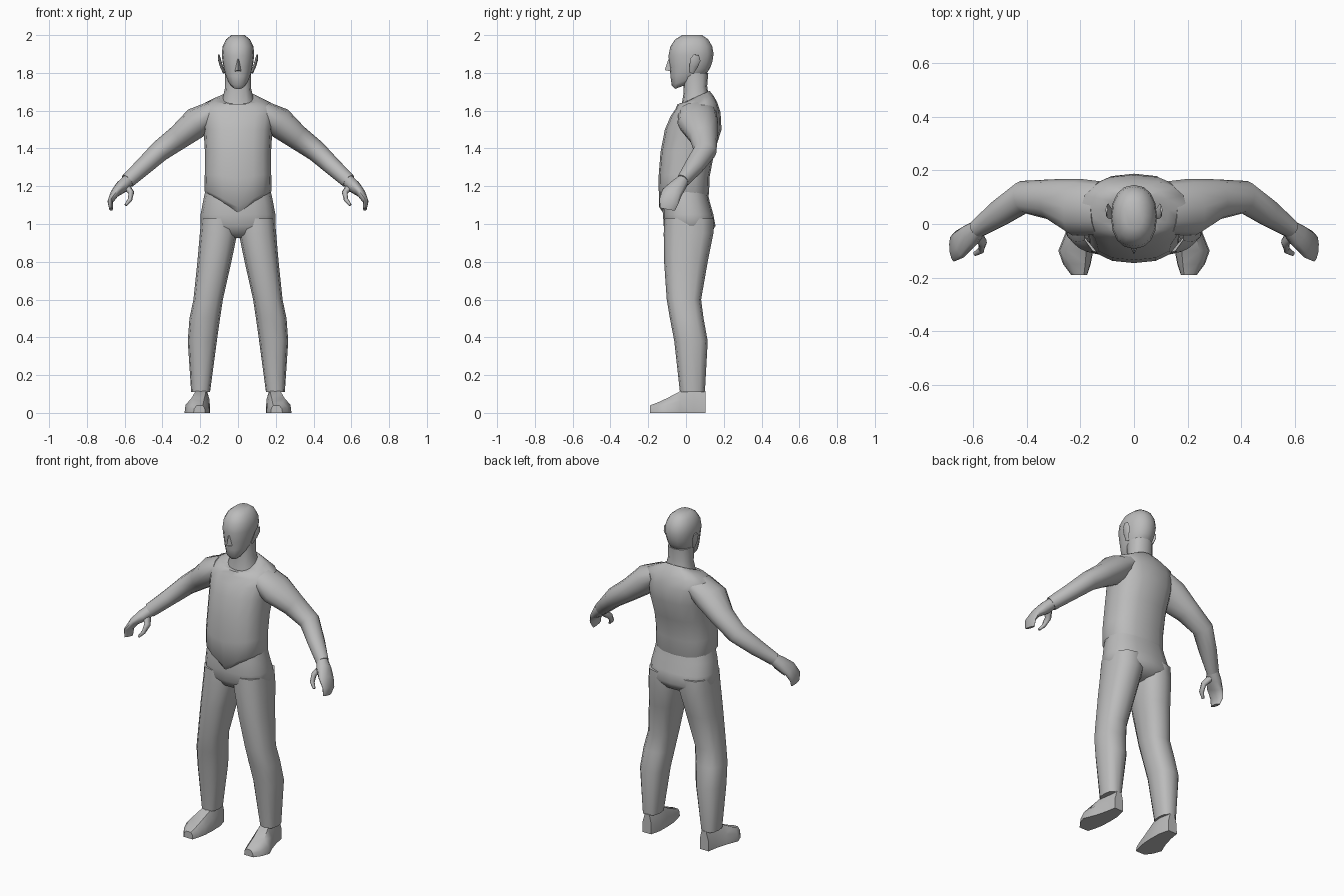
import bpy, math
from mathutils import Vector

grey = bpy.data.materials.new("plain grey")
grey.diffuse_color = (0.5, 0.5, 0.5, 1)


def build(name, rings, mirror=False, angle=60):
    """Skin a list of equal-length point rings and cap both ends."""
    n = len(rings[0])
    verts = [tuple(p) for r in rings for p in r]
    faces = [(i * n + j, i * n + (j + 1) % n, (i + 1) * n + (j + 1) % n, (i + 1) * n + j)
             for i in range(len(rings) - 1) for j in range(n)]
    faces += [tuple(reversed(range(n))), tuple(range(len(verts) - n, len(verts)))]
    mesh = bpy.data.meshes.new(name)
    mesh.from_pydata(verts, [], faces)
    mesh.materials.append(grey)
    obj = bpy.data.objects.new(name, mesh)
    bpy.context.collection.objects.link(obj)
    bpy.ops.object.select_all(action='DESELECT')
    obj.select_set(True)
    bpy.context.view_layer.objects.active = obj
    bpy.ops.object.mode_set(mode='EDIT')
    bpy.ops.mesh.select_all(action='SELECT')
    bpy.ops.mesh.normals_make_consistent(inside=False)
    bpy.ops.object.mode_set(mode='OBJECT')
    bpy.ops.object.shade_smooth_by_angle(angle=math.radians(angle))
    if mirror:
        obj.modifiers.new("other side", 'MIRROR').use_axis = (True, False, False)
    return obj


def level(cx, hw, yf, yb, zf, zb=None, dip=0, n=16, power=0.8):
    """Rounded ring around the z axis, tilted from zf (front) to zb (back)."""
    zb = zf if zb is None else zb
    pts = []
    for k in range(n):
        a = 2 * math.pi * k / n
        c, s = math.cos(a), math.sin(a)
        c = math.copysign(abs(c) ** power, c)
        s = math.copysign(abs(s) ** power, s)
        z = zf + (zb - zf) * (s + 1) / 2
        if s < 0:
            z -= dip * (1 - abs(c))
        pts.append((cx + hw * c, (yf + yb) / 2 + (yb - yf) / 2 * s, z))
    return pts


def tube(path, n=10):
    """Oval rings across a path of (x, y, z, y radius, other radius)."""
    pts = [Vector(p[:3]) for p in path]
    rings = []
    for i, p in enumerate(path):
        t = (pts[min(i + 1, len(pts) - 1)] - pts[max(i - 1, 0)]).normalized()
        u = Vector((0, 1, 0))
        u = (u - t * u.dot(t)).normalized()
        v = t.cross(u)
        rings.append([pts[i] + u * p[3] * math.cos(2 * math.pi * k / n)
                      + v * p[4] * math.sin(2 * math.pi * k / n) for k in range(n)])
    return rings


# Shirt body, with a pointed hem at the front
build("torso", [
    level(0, .165, -.115, .11, 1.17, 1.13, .12),
    level(0, .178, -.142, .122, 1.19, 1.16, .10),
    level(0, .176, -.146, .125, 1.27, 1.25, .03),
    level(0, .175, -.135, .15, 1.38),
    level(0, .182, -.112, .188, 1.50),
    level(0, .195, -.082, .183, 1.57, 1.59),
    level(0, .198, -.055, .165, 1.61, 1.645),
    level(0, .13, -.045, .145, 1.635, 1.68),
    level(0, .085, -.03, .125, 1.635, 1.705),
    level(0, .06, -.005, .10, 1.63, 1.69)])

# Trousers
build("pelvis", [
    level(0, .168, -.11, .108, 1.20),
    level(0, .185, -.122, .125, 1.12),
    level(0, .198, -.122, .145, 1.05),
    level(0, .199, -.118, .156, .99),
    level(0, .15, -.09, .13, .945),
    level(0, .06, -.05, .07, .925)])
build("leg", [
    level(.10, .095, -.115, .145, 1.03, n=12),
    level(.103, .099, -.118, .145, .95, n=12),
    level(.125, .09, -.116, .115, .80, n=12),
    level(.158, .078, -.102, .08, .60, n=12),
    level(.176, .081, -.085, .093, .50, n=12),
    level(.189, .077, -.062, .115, .38, n=12),
    level(.198, .05, -.032, .10, .11, n=12)], True)

# Feet: flat-soled cross-sections from heel to toe
shoe = []
for y, x0, x1, h in [(.102, .165, .225, .115), (.04, .15, .235, .125), (-.03, .148, .255, .115),
                     (-.10, .152, .283, .078), (-.15, .162, .265, .055), (-.19, .175, .235, .04)]:
    w = x1 - x0
    shoe.append([(x0, y, 0), (x1, y, 0), (x1 - .04 * w, y, h * .55), (x1 - .28 * w, y, h),
                 (x0 + .2 * w, y, h), (x0 + .02 * w, y, h * .6)])
build("foot", shoe, True, 45)

# Arms and hands
build("arm", tube([
    (.13, .06, 1.595, .10, .06), (.215, .062, 1.54, .108, .082), (.31, .092, 1.462, .076, .066),
    (.415, .10, 1.385, .062, .056), (.50, .042, 1.305, .052, .047),
    (.585, -.018, 1.228, .034, .04)], 12), True)
build("hand", tube([
    (.575, -.01, 1.237, .03, .034), (.612, -.042, 1.20, .045, .036), (.65, -.075, 1.165, .055, .024),
    (.676, -.09, 1.12, .052, .015), (.672, -.098, 1.078, .04, .01)], 10), True)
build("thumb", tube([
    (.597, -.03, 1.205, .026, .022), (.565, -.07, 1.165, .02, .016),
    (.572, -.098, 1.128, .015, .012), (.595, -.112, 1.10, .008, .007)], 8), True)

# Neck and head
build("neck", [
    level(0, .085, -.025, .12, 1.62, 1.68, n=12),
    level(0, .07, -.012, .112, 1.70, 1.73, n=12),
    level(0, .068, -.02, .118, 1.80, n=12)])
build("head", [
    level(0, .035, -.058, .06, 1.715, 1.76),
    level(0, .055, -.076, .112, 1.735, 1.80),
    level(0, .072, -.082, .13, 1.78, 1.83, power=.9),
    level(0, .08, -.086, .14, 1.83, 1.86, power=.9),
    level(0, .086, -.093, .146, 1.89, 1.90, power=.9),
    level(0, .082, -.083, .139, 1.94, power=.9),
    level(0, .064, -.058, .118, 1.977, power=.9),
    level(0, .035, -.02, .085, 2.0, power=.9)])
build("nose", [
    [(-.007, -.085, 1.875), (.007, -.085, 1.875), (0, -.093, 1.872)],
    [(-.018, -.078, 1.808), (.018, -.078, 1.808), (0, -.113, 1.815)]])
build("ear", tube([
    (.074, .03, 1.80, .012, .006), (.088, .04, 1.835, .022, .008),
    (.098, .05, 1.87, .028, .008), (.102, .055, 1.895, .014, .004)], 8), True)
